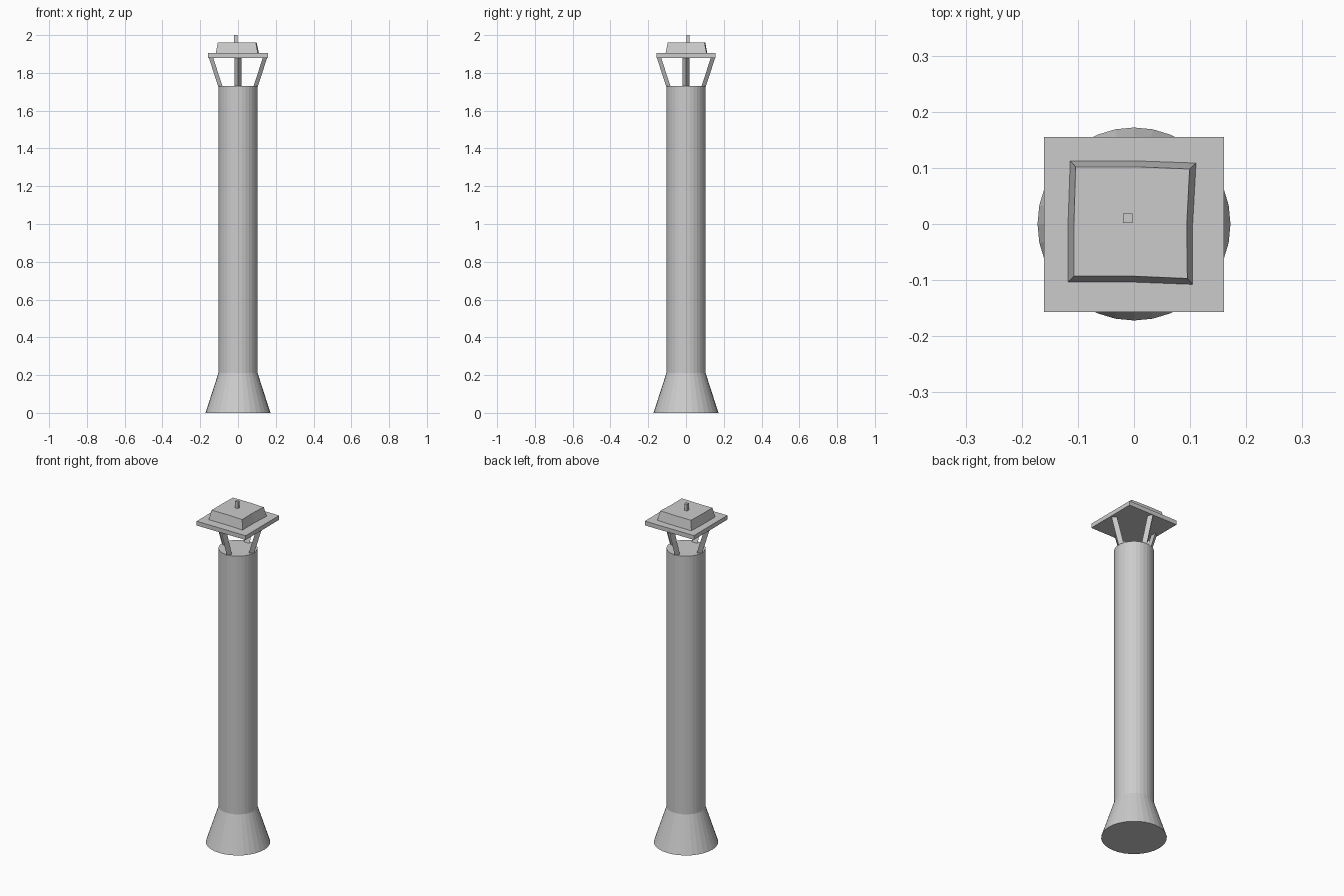
import bpy
import math

if "Cube" in bpy.data.objects:
    bpy.data.objects.remove(bpy.data.objects["Cube"])


def make_object(name, verts, faces):
    mesh = bpy.data.meshes.new(name)
    mesh.from_pydata(verts, [], faces)
    mesh.update()
    obj = bpy.data.objects.new(name, mesh)
    bpy.context.collection.objects.link(obj)
    return obj


def loft(name, rings):
    """Skin a stack of equal-length, anticlockwise rings and cap both ends."""
    n = len(rings[0])
    verts = [v for ring in rings for v in ring]
    faces = [tuple(reversed(range(n))),
             tuple(range(len(verts) - n, len(verts)))]
    for r in range(len(rings) - 1):
        for i in range(n):
            j = (i + 1) % n
            faces.append((r * n + i, r * n + j, (r + 1) * n + j, (r + 1) * n + i))
    return make_object(name, verts, faces)


def circle(radius, z, n=32):
    return [(radius * math.cos(2 * math.pi * i / n),
             radius * math.sin(2 * math.pi * i / n), z) for i in range(n)]


def rect(x0, x1, y0, y1, z):
    return [(x0, y0, z), (x1, y0, z), (x1, y1, z), (x0, y1, z)]


# Pipe with flared foot, flat faceted sides
loft("chimney_pipe", [circle(0.172, 0), circle(0.104, 0.21), circle(0.104, 1.73)])

# Four slanted ridge-section struts leaning outwards
for k, side in enumerate(("right", "back", "left", "front")):
    a = k * math.pi / 2
    rings = []
    for outer, z in ((0.104, 1.725), (0.156, 1.885)):
        section = [(outer, 0), (outer - 0.023, 0.018), (outer - 0.023, -0.018)]
        rings.append([(x * math.cos(a) - y * math.sin(a),
                       x * math.sin(a) + y * math.cos(a), z) for x, y in section])
    loft(side + "_strut", rings)

# Square rain plate
loft("cap_plate", [rect(-0.16, 0.16, -0.157, 0.155, z) for z in (1.88, 1.905)])

# Slightly crooked tapered cap block
lower = [(-0.118, -0.104), (0, -0.104), (0.105, -0.108), (0.105, 0),
         (0.111, 0.109), (0, 0.113), (-0.114, 0.113), (-0.118, 0)]
upper = [(-0.107, -0.093), (0, -0.093), (0.095, -0.097), (0.094, 0),
         (0.099, 0.098), (0, 0.102), (-0.104, 0.102), (-0.107, 0)]
loft("cap_block", [[(x, y, 1.903) for x, y in lower],
                   [(x, y, 1.96) for x, y in upper]])

# Small square finial
loft("finial", [rect(-0.02, -0.003, 0.002, 0.019, z) for z in (1.955, 2.0)])
